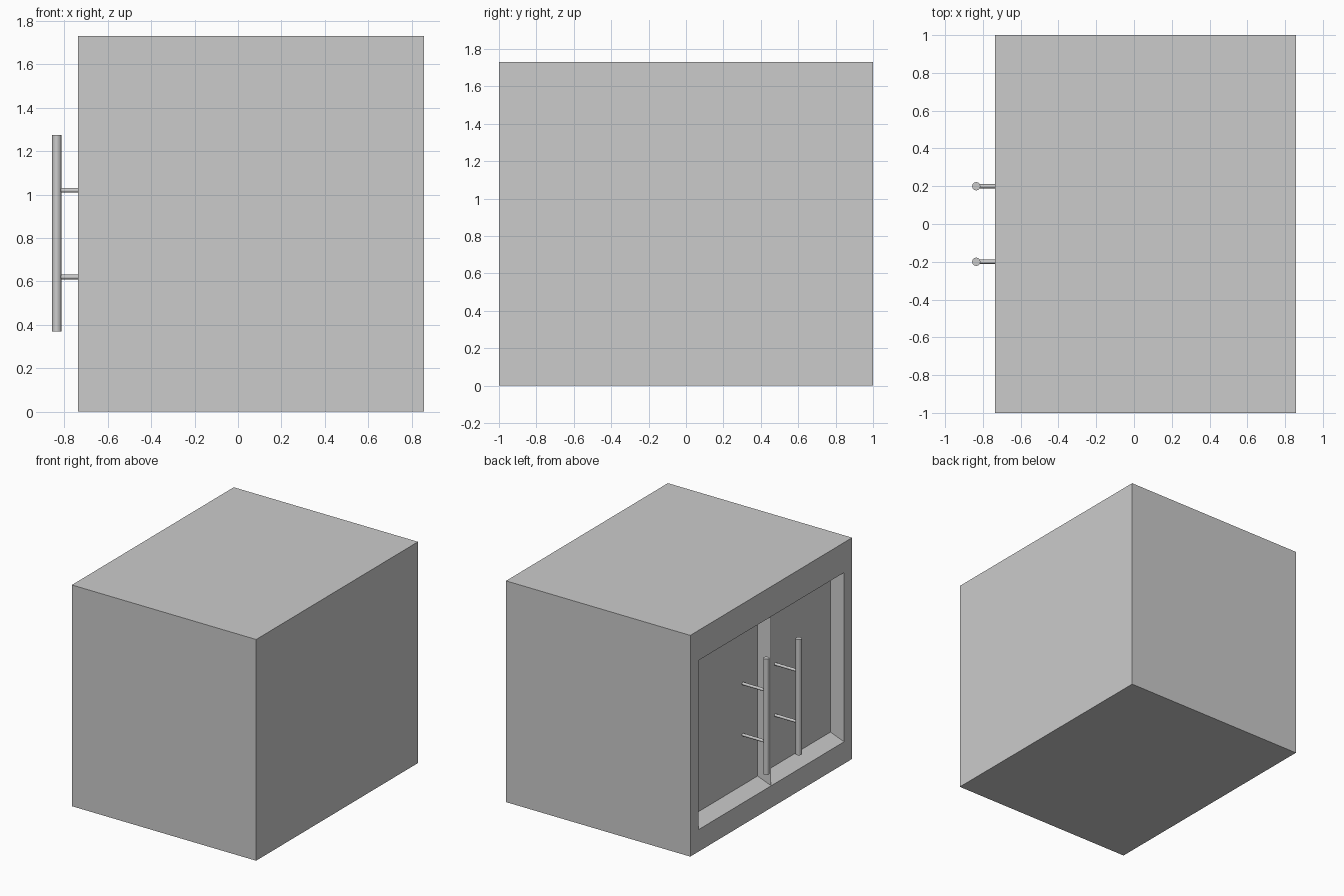
import bpy, bmesh
from math import pi

if "Cube" in bpy.data.objects:
    bpy.data.objects.remove(bpy.data.objects["Cube"])

X0, X1, H = -0.737, 0.857, 1.73        # cabinet extents
OY, Z0, Z1 = 0.9, 0.172, 1.495         # door opening
DEPTH, SIDE, BOTTOM, TOP = 0.105, 0.018, 0.055, 0.065


def rect(bm, x, ya, yb, za, zb):
    return [bm.verts.new((x, y, z)) for y, z in ((ya, za), (yb, za), (yb, zb), (ya, zb))]


def ring(bm, a, b):
    for i in range(4):
        j = (i + 1) % 4
        bm.faces.new((a[i], a[j], b[j], b[i]))


# Cabinet body: closed box whose -x face has two tapered door recesses
bm = bmesh.new()
front = rect(bm, X0, -1, 1, 0, H)
back = rect(bm, X1, -1, 1, 0, H)
ring(bm, front, back)
bm.faces.new(back)
opening = rect(bm, X0, -OY, OY, Z0, Z1)
ring(bm, front, opening)
for side in (-1, 1):
    outer = rect(bm, X0, 0, side * OY, Z0, Z1)
    inner = rect(bm, X0 + DEPTH, side * SIDE, side * (OY - SIDE), Z0 + BOTTOM, Z1 - TOP)
    ring(bm, outer, inner)
    bm.faces.new(inner)
bmesh.ops.remove_doubles(bm, verts=bm.verts, dist=1e-4)
# Join the middle ridge ends into the frame edges
for z in (Z0, Z1):
    for f in list(bm.faces):
        if all(abs(v.co.x - X0) < 1e-4 for v in f.verts) and \
                sum(abs(v.co.z - z) < 1e-4 and abs(abs(v.co.y) - OY) < 1e-4 for v in f.verts) == 2:
            mid = next(v for v in bm.verts if abs(v.co.y) < 1e-4 and abs(v.co.z - z) < 1e-4)
            vs = list(f.verts)
            for i, v in enumerate(vs):
                w = vs[(i + 1) % 4]
                if abs(v.co.z - z) < 1e-4 and abs(w.co.z - z) < 1e-4:
                    vs.insert(i + 1, mid)
                    break
            bm.faces.remove(f)
            bm.faces.new(vs)
            break
bmesh.ops.recalc_face_normals(bm, faces=bm.faces)
mesh = bpy.data.meshes.new("cabinet_body")
bm.to_mesh(mesh)
bm.free()
bpy.context.collection.objects.link(bpy.data.objects.new("cabinet_body", mesh))


def rod(name, radius, length, loc, rot=(0, 0, 0)):
    bpy.ops.mesh.primitive_cylinder_add(vertices=16, radius=radius, depth=length,
                                        location=loc, rotation=rot)
    bpy.context.object.name = name


# Door handles: a vertical bar on two posts each
BAR_X, POST_END = -0.835, X0 + DEPTH
for side, y in (("left", 0.2), ("right", -0.2)):
    rod(f"{side}_handle_bar", 0.022, 0.905, (BAR_X, y, 0.822))
    for level, z in (("lower", 0.62), ("upper", 1.02)):
        rod(f"{side}_{level}_handle_post", 0.011, POST_END - BAR_X,
            ((POST_END + BAR_X) / 2, y, z), (0, pi / 2, 0))
